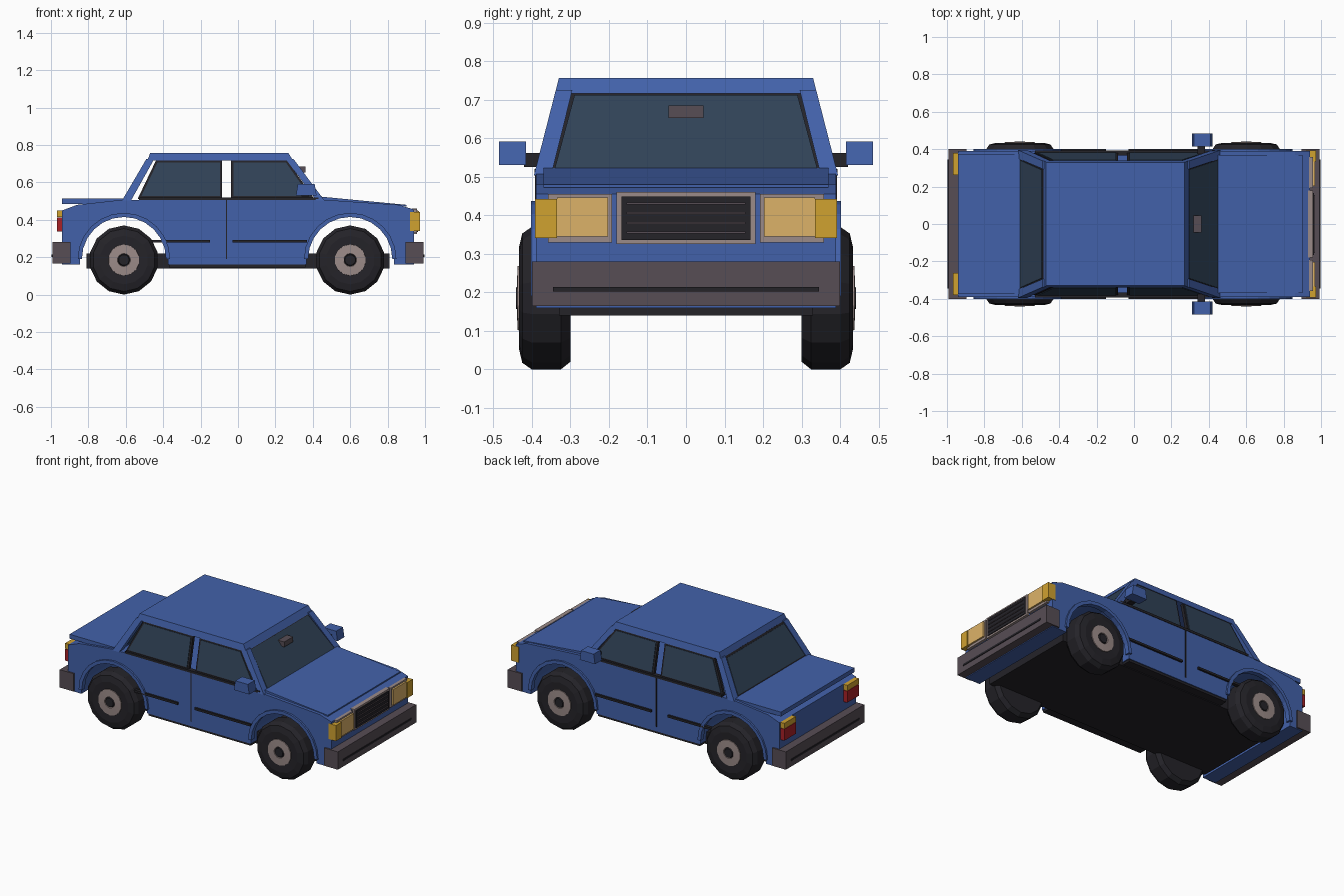
import bpy, bmesh, math
from mathutils import Vector

if "Cube" in bpy.data.objects:
    bpy.data.objects.remove(bpy.data.objects["Cube"])


def mat(name, *rgb):
    m = bpy.data.materials.new(name)
    m.diffuse_color = (*rgb, 1)
    m.use_nodes = True
    m.node_tree.nodes["Principled BSDF"].inputs["Base Color"].default_value = m.diffuse_color
    return m


BLUE = mat("paint", 0.055, 0.12, 0.4)
DARK = mat("rubber", 0.018, 0.017, 0.022)
GREY = mat("bumper_grey", 0.095, 0.075, 0.09)
TRIM = mat("trim", 0.33, 0.26, 0.25)
LAMP = mat("lamp", 0.72, 0.45, 0.14)
AMBER = mat("amber", 0.63, 0.36, 0.03)
RED = mat("red", 0.4, 0.015, 0.02)
GLASS = mat("glass", 0.03, 0.055, 0.095)


def finish(bm, name, m, mirror, loc=(0, 0, 0)):
    bmesh.ops.recalc_face_normals(bm, faces=bm.faces)
    me = bpy.data.meshes.new(name)
    bm.to_mesh(me)
    bm.free()
    me.materials.append(m)
    ob = bpy.data.objects.new(name, me)
    ob.location = loc
    bpy.context.collection.objects.link(ob)
    if mirror:
        mod = ob.modifiers.new("mirror", 'MIRROR')
        mod.use_axis = (False, True, False)
        mod.use_mirror_merge = False
    return ob


def sweep(name, pts, offset, m, mirror=False):
    """Polygon extruded along an offset vector."""
    bm = bmesh.new()
    f = bm.faces.new([bm.verts.new(p) for p in pts])
    r = bmesh.ops.extrude_face_region(bm, geom=[f], use_keep_orig=True)
    vs = [v for v in r["geom"] if isinstance(v, bmesh.types.BMVert)]
    bmesh.ops.translate(bm, verts=vs, vec=offset)
    return finish(bm, name, m, mirror)


def prism(name, xz, y0, y1, m, mirror=False):
    return sweep(name, [(x, y0, z) for x, z in xz], (0, y1 - y0, 0), m, mirror)


def box(name, x, y, z, m, mirror=False):
    return prism(name, [(x[0], z[0]), (x[1], z[0]), (x[1], z[1]), (x[0], z[1])], *y, m, mirror)


def taper(name, low, high, m, mirror=False):
    """Block between two rectangles (x0, x1, y0, y1, z)."""
    bm = bmesh.new()
    for x0, x1, y0, y1, z in (low, high):
        for x, y in ((x0, y0), (x1, y0), (x1, y1), (x0, y1)):
            bm.verts.new((x, y, z))
    bmesh.ops.convex_hull(bm, input=bm.verts)
    bmesh.ops.dissolve_limit(bm, angle_limit=0.01, verts=bm.verts, edges=bm.edges)
    return finish(bm, name, m, mirror)


def window(name, quad, outward, border, mirror=False):
    """Dark frame panel with a slightly proud glass pane."""
    q = [Vector(p) for p in quad]
    n = Vector(outward).normalized()
    sweep(name + "_frame", q, -n * 0.02, DARK, mirror)
    inner = []
    for i, p in enumerate(q):
        a, b = (q[i - 1] - p).normalized(), (q[(i + 1) % 4] - p).normalized()
        inner.append(p + (a + b) * border / a.cross(b).length + n * 0.004)
    sweep(name + "_glass", inner, -n * 0.028, GLASS, mirror)


def lathe(name, profile, x, m, seg):
    """Profile of (radius, y) spun round the axle."""
    bm = bmesh.new()
    vs = [bm.verts.new((0, y, r)) for r, y in profile]
    es = [bm.edges.new(p) for p in zip(vs, vs[1:])]
    bmesh.ops.spin(bm, geom=vs + es, cent=(0, 0, 0), axis=(0, 1, 0),
                   angle=math.tau, steps=seg, use_duplicate=False)
    bmesh.ops.remove_doubles(bm, verts=bm.verts, dist=1e-4)
    return finish(bm, name, m, True, (x, 0, 0.185))


def arc(cx, r, n=12):
    return [(cx - r * math.cos(math.pi * i / n), 0.19 + r * math.sin(math.pi * i / n))
            for i in range(n + 1)]


AXLES = (("rear", -0.61), ("front", 0.6))
R = 0.235

# Body with open wheel arches
low = []
for _, cx in AXLES:
    low += [(cx - R, 0.16)] + arc(cx, R) + [(cx + R, 0.16)]
prism("body", [(-0.94, 0.16)] + low + [(0.94, 0.16), (0.94, 0.455), (0.86, 0.48), (0.46, 0.507),
      (-0.62, 0.507), (-0.86, 0.48), (-0.94, 0.45)], -0.39, 0.39, BLUE)
box("underside", (-0.81, 0.81), (-0.33, 0.33), (0.14, 0.22), DARK)
box("sill", (-0.37, 0.36), (0.33, 0.385), (0.145, 0.162), DARK, True)

# Hood and trunk lid
prism("hood", [(0.45, 0.5), (0.9, 0.472), (0.9, 0.48), (0.45, 0.523)], -0.37, 0.37, BLUE)
box("trunk_lid", (-0.94, -0.58), (-0.375, 0.375), (0.485, 0.513), BLUE)

# Wheels and arch flares
for end, cx in AXLES:
    prism(end + "_arch_flare", arc(cx, 0.247) + arc(cx, 0.225)[::-1], 0.37, 0.402, BLUE, True)
    lathe(end + "_tyre", [(0, 0.3), (0.165, 0.3), (0.185, 0.325), (0.185, 0.4),
                          (0.168, 0.425), (0.13, 0.434), (0, 0.43)], cx, DARK, 14)
    lathe(end + "_rim", [(0.03, 0.42), (0.085, 0.42), (0.083, 0.437), (0.035, 0.439), (0.03, 0.42)],
          cx, TRIM, 14)
    lathe(end + "_hub", [(0, 0.42), (0.034, 0.42), (0.028, 0.441), (0, 0.441)], cx, DARK, 14)

# Roof and corner pillars, open between the side windows
taper("roof", (-0.485, 0.295, -0.34, 0.34, 0.716), (-0.47, 0.27, -0.33, 0.33, 0.756), BLUE)
taper("front_pillar", (0.42, 0.462, 0.35, 0.395, 0.503), (0.255, 0.297, 0.295, 0.338, 0.725), BLUE, True)
taper("rear_pillar", (-0.62, -0.572, 0.35, 0.395, 0.503), (-0.49, -0.448, 0.295, 0.338, 0.725), BLUE, True)

# Windscreen and rear window
window("windscreen", [(0.455, -0.357, 0.508), (0.455, 0.357, 0.508),
                      (0.285, 0.3, 0.72), (0.285, -0.3, 0.72)], (0.212, 0, 0.17), 0.013)
window("rear_window", [(-0.613, -0.357, 0.508), (-0.613, 0.357, 0.508),
                       (-0.485, 0.3, 0.72), (-0.485, -0.3, 0.72)], (-0.212, 0, 0.128), 0.013)

# Side windows
for end, xz in (("rear", [(-0.535, 0.515), (-0.085, 0.515), (-0.085, 0.718), (-0.438, 0.718)]),
                ("front", [(-0.037, 0.515), (0.405, 0.515), (0.262, 0.718), (-0.037, 0.718)])):
    window(end + "_side_window", [(x, 0.382 - (z - 0.51) * 0.22, z) for x, z in xz],
           (0, 1, 0.22), 0.012, True)
box("belt_strip", (-0.53, 0.43), (0.365, 0.393), (0.505, 0.52), DARK, True)

# Door strips and seam
box("rear_door_strip", (-0.46, -0.15), (0.38, 0.402), (0.278, 0.292), DARK, True)
box("front_door_strip", (-0.03, 0.37), (0.38, 0.402), (0.278, 0.292), DARK, True)
box("door_seam", (-0.065, -0.058), (0.38, 0.3915), (0.19, 0.505), DARK, True)

# Mirrors
box("mirror_arm", (0.34, 0.38), (0.365, 0.42), (0.525, 0.562), DARK, True)
taper("side_mirror", (0.31, 0.42, 0.415, 0.485, 0.53), (0.32, 0.41, 0.415, 0.485, 0.592), BLUE, True)
box("inner_mirror", (0.3, 0.362), (-0.045, 0.045), (0.652, 0.685), GREY)

# Bumpers with wrapped ends
for end, s in (("front", 1), ("rear", -1)):
    box(end + "_bumper", (s * 0.93, s * 0.993), (-0.4, 0.4), (0.165, 0.28), GREY)
    box(end + "_bumper_end", (s * 0.895, s * 0.94), (0.375, 0.4), (0.165, 0.28), GREY, True)
    box(end + "_bumper_strip", (s * 0.98, s * 0.997), (-0.345, 0.345), (0.202, 0.214), DARK)

# Grille
box("grille_frame", (0.93, 0.957), (-0.18, 0.18), (0.325, 0.46), TRIM)
box("grille", (0.94, 0.962), (-0.167, 0.167), (0.336, 0.449), DARK)
for i in range(4):
    z = 0.353 + i * 0.025
    box("grille_slat", (0.95, 0.967), (-0.155, 0.155), (z, z + 0.005), GREY)

# Front lamps
box("headlamp_frame", (0.93, 0.957), (0.192, 0.358), (0.33, 0.456), TRIM, True)
box("headlamp", (0.94, 0.968), (0.202, 0.335), (0.345, 0.446), LAMP, True)
box("turn_signal", (0.92, 0.974), (0.335, 0.392), (0.341, 0.442), AMBER, True)

# Tail lamps
box("tail_lamp", (-0.968, -0.93), (0.262, 0.38), (0.338, 0.412), RED, True)
box("rear_turn_signal", (-0.968, -0.93), (0.262, 0.38), (0.414, 0.45), AMBER, True)
